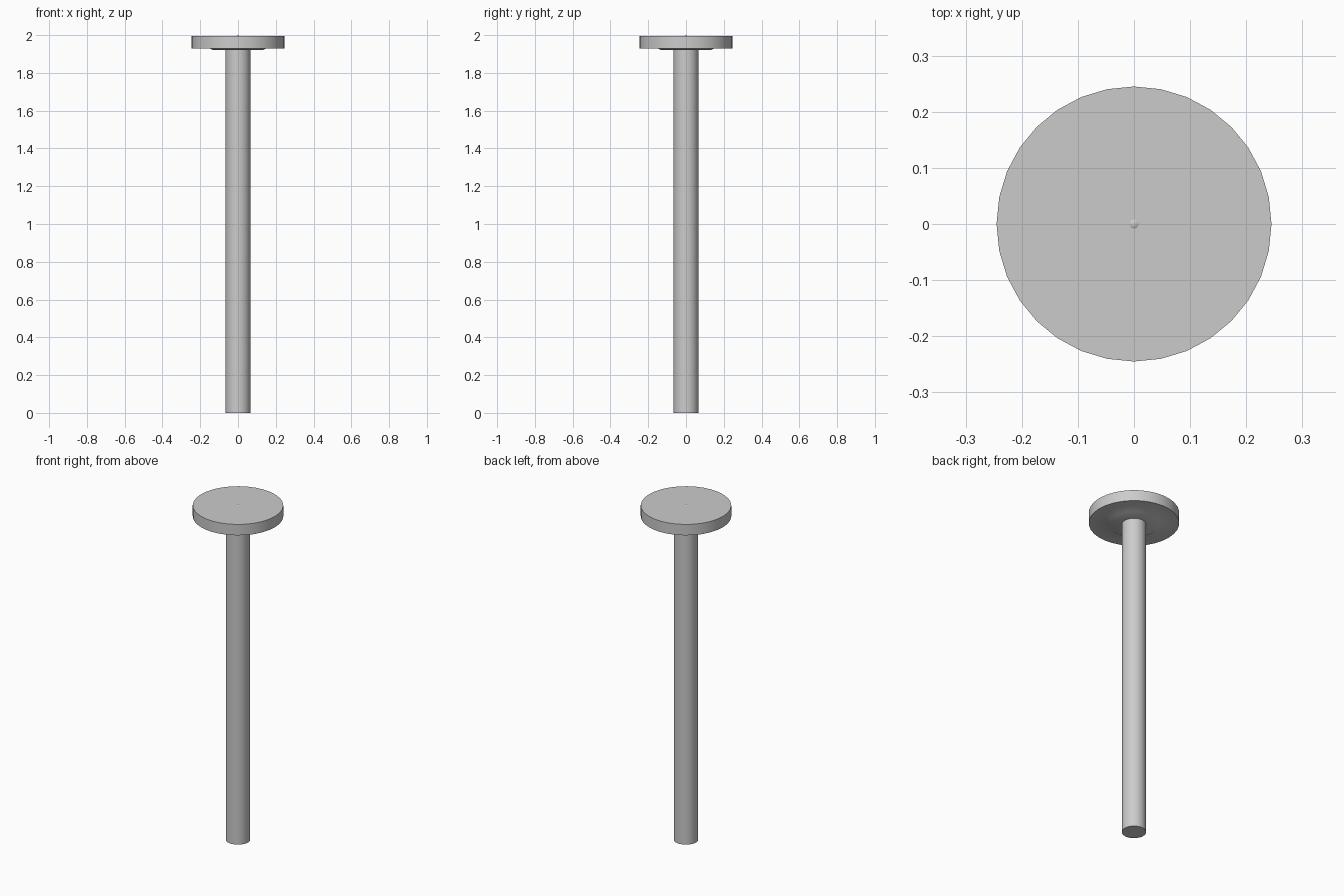
import bpy
import bmesh
import math

SIDES = 32

cube = bpy.data.objects.get("Cube")
if cube:
    bpy.data.objects.remove(cube, do_unlink=True)

grey = bpy.data.materials.new("plain grey")
grey.use_nodes = True
color = (0.6, 0.6, 0.6, 1)
grey.diffuse_color = color
grey.node_tree.nodes["Principled BSDF"].inputs["Base Color"].default_value = color


def lathe(name, profile):
    """Turn (radius, height) points around z; radius 0 closes to a point."""
    bm = bmesh.new()
    rings = []
    for r, z in profile:
        count = SIDES if r else 1
        rings.append([bm.verts.new((r * math.cos(math.tau * i / SIDES),
                                    r * math.sin(math.tau * i / SIDES), z))
                      for i in range(count)])
    for low, high in zip(rings, rings[1:]):
        for i in range(SIDES):
            j = (i + 1) % SIDES
            corners = [low[i % len(low)], low[j % len(low)],
                       high[j % len(high)], high[i % len(high)]]
            bm.faces.new(list(dict.fromkeys(corners)))
    bmesh.ops.recalc_face_normals(bm, faces=bm.faces)
    mesh = bpy.data.meshes.new(name)
    bm.to_mesh(mesh)
    bm.free()
    mesh.materials.append(grey)
    obj = bpy.data.objects.new(name, mesh)
    bpy.context.collection.objects.link(obj)
    bpy.ops.object.select_all(action="DESELECT")
    obj.select_set(True)
    bpy.context.view_layer.objects.active = obj
    bpy.ops.object.shade_smooth_by_angle(angle=math.radians(30))
    return obj


# Long round shaft
lathe("shaft", [(0, 0), (0.066, 0), (0.066, 1.93), (0, 1.93)])

# Flat head with a thin tapered collar below and a tiny centre point on top
lathe("head", [(0, 1.922), (0.135, 1.922), (0.15, 1.93), (0.245, 1.93),
               (0.245, 1.995), (0.008, 1.995), (0, 2.0)])
